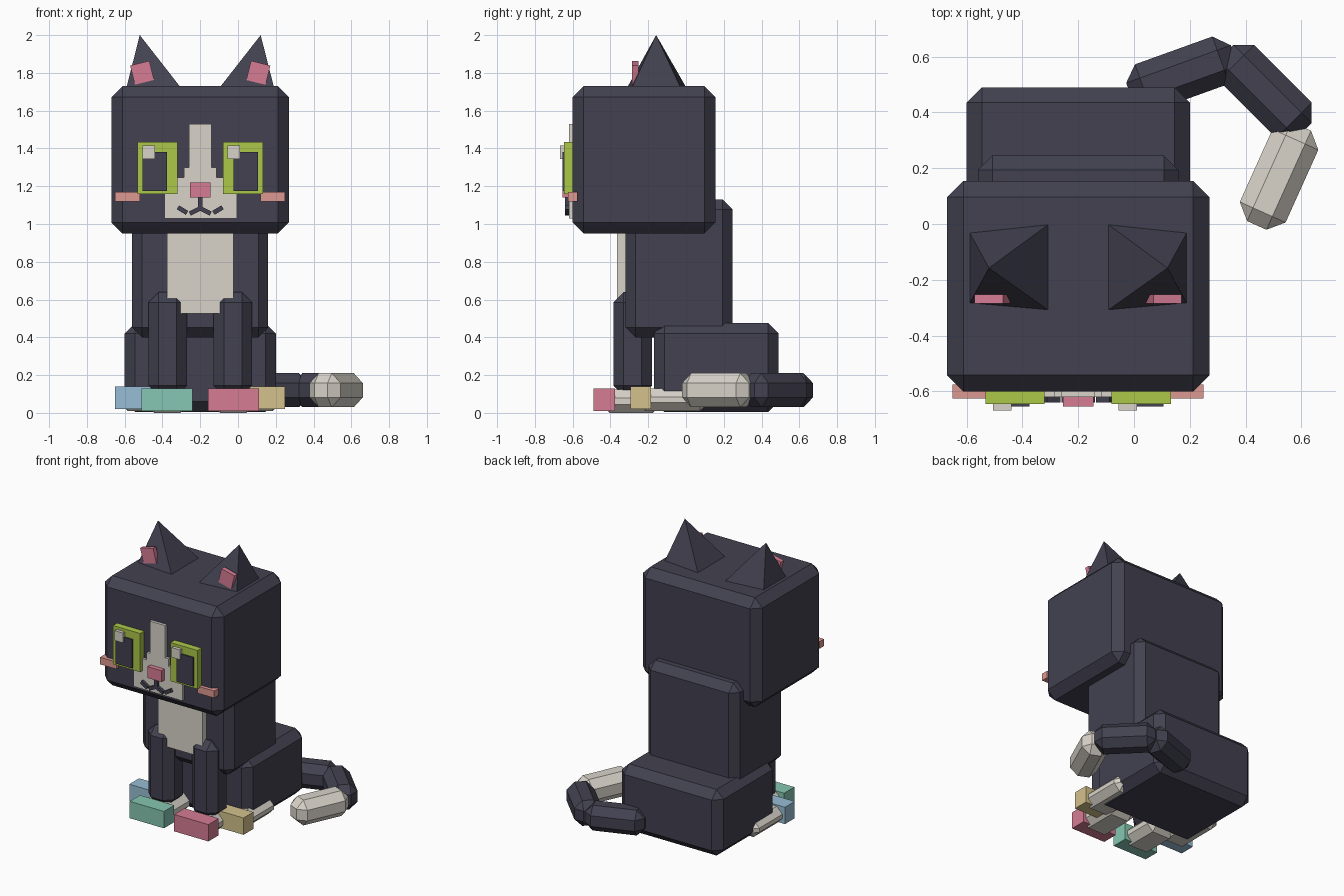
import bpy, bmesh, math
from mathutils import Matrix, Vector

if "Cube" in bpy.data.objects:
    bpy.data.objects.remove(bpy.data.objects["Cube"])

CX = -0.2  # symmetry plane of the cat (the tail shifts it off centre)


def material(name, rgb):
    m = bpy.data.materials.new(name)
    lin = [((c / 255 + 0.055) / 1.055) ** 2.4 for c in rgb]
    m.diffuse_color = (*lin, 1)
    m.use_nodes = True
    m.node_tree.nodes["Principled BSDF"].inputs["Base Color"].default_value = m.diffuse_color
    return m


FUR = material("charcoal fur", (66, 65, 80))
WHITE = material("cream white", (217, 212, 202))
LIME = material("lime", (172, 200, 74))
PINK = material("pink", (214, 124, 148))
BLUSH = material("salmon blush", (222, 152, 145))
BLUE = material("soft blue", (152, 190, 213))
TEAL = material("teal", (134, 198, 178))
SAND = material("sand yellow", (212, 194, 140))


def finish(name, bm, mat):
    bmesh.ops.recalc_face_normals(bm, faces=bm.faces)
    me = bpy.data.meshes.new(name)
    bm.to_mesh(me)
    bm.free()
    me.materials.append(mat)
    ob = bpy.data.objects.new(name, me)
    bpy.context.collection.objects.link(ob)
    return ob


def box(name, mat, x, y, z, bevel=0, rot=None):
    """Box from (min, max) ranges, optionally chamfered and turned about its centre."""
    bm = bmesh.new()
    size = [b - a for a, b in (x, y, z)]
    mid = Vector([(a + b) / 2 for a, b in (x, y, z)])
    bmesh.ops.create_cube(bm, size=1, matrix=Matrix.Diagonal((*size, 1)))
    if bevel:
        bmesh.ops.bevel(bm, geom=bm.edges[:], offset=bevel, segments=1,
                        affect='EDGES', profile=0.5)
    turn = Matrix.Rotation(rot[0], 4, rot[1]) if rot else Matrix()
    bm.transform(Matrix.Translation(mid) @ turn)
    return finish(name, bm, mat)


def side_box(name, mat, s, x, y, z, bevel=0, rot=None):
    """Box given by its distance from the symmetry plane, on side s."""
    xs = sorted((CX + s * x[0], CX + s * x[1]))
    return box(name, mat, xs, y, z, bevel, rot)


# main masses
box("head", FUR, (-0.67, 0.27), (-0.60, 0.155), (0.95, 1.73), 0.058)
box("torso", FUR, (-0.56, 0.16), (-0.32, 0.245), (0.40, 1.13), 0.052)
box("haunches", FUR, (-0.60, 0.20), (-0.17, 0.49), (0.005, 0.475), 0.055)
box("chest_bib", WHITE, (-0.375, -0.025), (-0.365, -0.30), (0.525, 1.0))

# muzzle patch and blaze
box("muzzle", WHITE, (-0.39, -0.005), (-0.62, -0.59), (1.03, 1.245))
box("muzzle_bridge", WHITE, (-0.285, -0.115), (-0.62, -0.59), (1.245, 1.30))
box("blaze", WHITE, (-0.26, -0.14), (-0.62, -0.59), (1.30, 1.53))
box("nose", PINK, (-0.255, -0.145), (-0.655, -0.61), (1.14, 1.22))
box("mouth_centre", FUR, (-0.213, -0.187), (-0.64, -0.61), (1.075, 1.14))


def stroke(name, a, b, w=0.024):
    """Thin mouth line between two (x, z) points on the face."""
    d = Vector(b) - Vector(a)
    m, h = (Vector(a) + Vector(b)) / 2, d.length / 2 + 0.006
    box(name, FUR, (m.x - h, m.x + h), (-0.64, -0.61), (m.y - w / 2, m.y + w / 2),
        rot=(-math.atan2(d.y, d.x), 'Y'))


def ear(name, s):
    base = [(0.39, -0.03), (0.105, 0.0), (0.105, -0.31), (0.39, -0.285)]
    bm = bmesh.new()
    vs = [bm.verts.new((CX + s * x, y, 1.725)) for x, y in base]
    tip = bm.verts.new((CX + s * 0.32, -0.158, 2.0))
    bm.faces.new(vs)
    for i in range(4):
        bm.faces.new((vs[i], vs[(i + 1) % 4], tip))
    finish(name, bm, FUR)


for s, side, fore, hind in ((-1, "left", TEAL, BLUE), (1, "right", PINK, SAND)):
    # ears
    ear(side + "_ear", s)
    side_box(side + "_inner_ear", PINK, s, (0.255, 0.36), (-0.285, -0.252), (1.748, 1.853),
             rot=(s * math.radians(14), 'Y'))
    # eyes
    side_box(side + "_eye", LIME, s, (0.12, 0.333), (-0.645, -0.59), (1.16, 1.435))
    side_box(side + "_pupil", FUR, s, (0.175, 0.305), (-0.655, -0.64), (1.175, 1.38))
    hx = -0.505 if s < 0 else -0.055
    box(side + "_eye_glint", WHITE, (hx, hx + 0.065), (-0.668, -0.64), (1.345, 1.415))
    # cheeks and mouth corners
    side_box(side + "_cheek", BLUSH, s, (0.32, 0.45), (-0.625, -0.575), (1.12, 1.17))
    stroke(side + "_mouth_line", (CX, 1.083), (CX + s * 0.05, 1.058))
    stroke(side + "_mouth_corner", (CX + s * 0.075, 1.062), (CX + s * 0.113, 1.085))
    # legs, feet and toe blocks
    side_box(side + "_front_leg", FUR, s, (0.07, 0.275), (-0.385, -0.18), (0.09, 0.64), 0.055)
    side_box(side + "_front_foot", WHITE, s, (0.06, 0.29), (-0.45, -0.13), (0.0, 0.125), 0.045)
    side_box(side + "_front_toes", fore, s, (0.04, 0.31), (-0.49, -0.375), (0.01, 0.13))
    side_box(side + "_hind_foot", WHITE, s, (0.20, 0.43), (-0.26, 0.12), (0.01, 0.13), 0.045)
    side_box(side + "_hind_toes", hind, s, (0.18, 0.45), (-0.295, -0.185), (0.02, 0.14))


def tail_part(name, mat, a, b):
    """Chamfered bar lying between two (x, y) points."""
    a, b = Vector(a), Vector(b)
    m, h, d = (a + b) / 2, (b - a).length / 2, b - a
    box(name, mat, (m.x - h, m.x + h), (m.y - 0.09, m.y + 0.09), (0.03, 0.21), 0.052,
        (math.atan2(d.y, d.x), 'Z'))


# curled tail
tail_part("tail_base", FUR, (-0.015, 0.47), (0.36, 0.605))
tail_part("tail_middle", FUR, (0.33, 0.615), (0.61, 0.335))
tail_part("tail_tip", WHITE, (0.60, 0.35), (0.44, -0.005))
